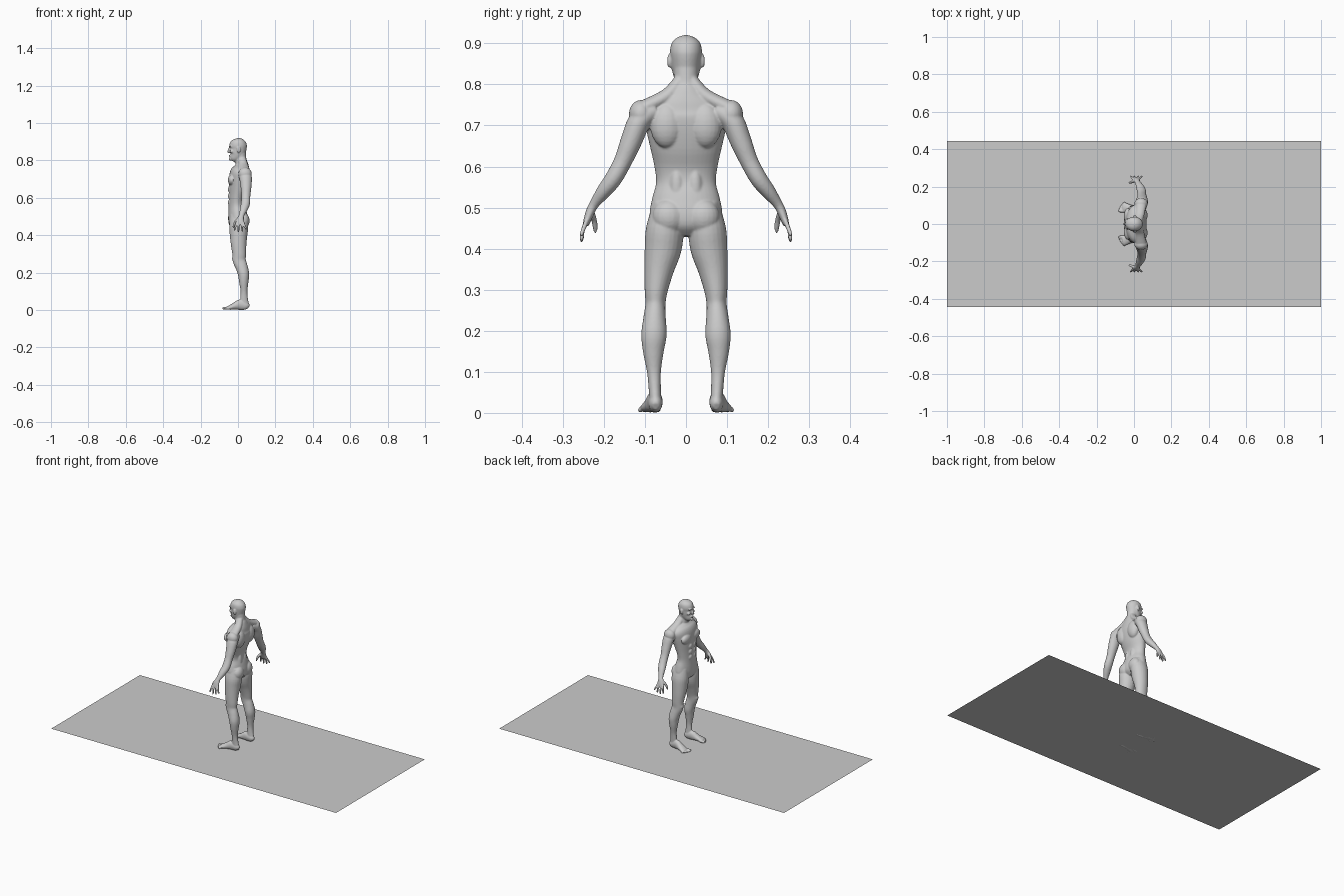
import bpy, bmesh, math
from mathutils import Vector, Matrix

bm = bmesh.new()


def spline(pts, steps=4):
    """Catmull-Rom interpolation of equal-length tuples."""
    out = []
    for i in range(len(pts) - 1):
        p0, p1, p2, p3 = (pts[max(0, min(len(pts) - 1, i + k))] for k in (-1, 0, 1, 2))
        for s in range(steps):
            t = s / steps
            out.append([0.5 * (2 * b + (c - a) * t + (2 * a - 5 * b + 4 * c - d) * t * t
                               + (3 * b - a - 3 * c + d) * t ** 3)
                        for a, b, c, d in zip(p0, p1, p2, p3)])
    return out + [list(pts[-1])]


def tube(pts, ref=(1, 0, 0), n=24, mirror=False):
    """Closed loft through (x, y, z, radius along ref, other radius)."""
    pts = spline(pts)
    for side in ((1, -1) if mirror else (1,)):
        rings = []
        for i, p in enumerate(pts):
            t = Vector(pts[min(i + 1, len(pts) - 1)][:3]) - Vector(pts[max(i - 1, 0)][:3])
            t.normalize()
            u = Vector(ref)
            u = (u - t * u.dot(t)).normalized()
            v = t.cross(u)
            ring = []
            for k in range(n):
                a = 2 * math.pi * k / n
                q = Vector(p[:3]) + u * p[3] * math.cos(a) + v * p[4] * math.sin(a)
                ring.append(bm.verts.new((q.x, q.y * side, q.z)))
            rings.append(ring)
        for r, s in zip(rings, rings[1:]):
            for k in range(n):
                bm.faces.new((r[k], r[(k + 1) % n], s[(k + 1) % n], s[k]))
        bm.faces.new(rings[0])
        bm.faces.new(rings[-1])


def ball(x, y, z, rx, ry, rz):
    """Ellipsoid muscle or feature, mirrored when off the centre line."""
    for side in ((1, -1) if y else (1,)):
        m = Matrix.Translation((x, y * side, z)) @ Matrix.Diagonal((rx, ry, rz, 1))
        bmesh.ops.create_uvsphere(bm, u_segments=20, v_segments=12, radius=1, matrix=m)


def column(rows):
    """Rows of z, front x, back x, inner y, outer y -> tube points."""
    return [((f + b) / 2, (i + o) / 2, z, (b - f) / 2, (o - i) / 2) for z, f, b, i, o in rows]


# Torso and neck
tube(column([(z, f, b, -w, w) for z, f, b, w in (
    (.43, -.02, .03, .035), (.45, -.043, .05, .07), (.48, -.052, .055, .088),
    (.52, -.052, .047, .083), (.56, -.050, .036, .073), (.60, -.049, .038, .077),
    (.65, -.050, .055, .088), (.70, -.048, .066, .099), (.735, -.042, .068, .102),
    (.76, -.024, .062, .082), (.78, -.014, .054, .047), (.80, -.016, .046, .031),
    (.84, -.018, .042, .030))]), n=40)

# Head
tube(column([(z, f, b, -w, w) for z, f, b, w in (
    (.797, -.043, -.016, .011), (.808, -.047, .002, .023), (.83, -.046, .034, .033),
    (.86, -.044, .045, .037), (.88, -.046, .048, .039), (.90, -.037, .043, .035),
    (.913, -.02, .028, .023), (.92, -.001, .009, .006))]), n=32)
ball(.004, .041, .857, .010, .005, .017)          # ears
ball(-.040, .015, .875, .009, .014, .004)         # brows
ball(-.034, .022, .848, .010, .010, .009)         # cheeks
ball(-.044, 0, .825, .006, .012, .005)            # mouth
ball(-.043, 0, .807, .007, .010, .008)            # chin
tube([(-.043, 0, .875, .004, .004), (-.049, 0, .858, .005, .005),
      (-.051, 0, .845, .006, .008), (-.044, 0, .841, .004, .007)], n=12)

# Torso muscles
ball(-.033, .043, .695, .021, .042, .030)         # chest
ball(.043, .047, .700, .030, .040, .055)          # shoulder blades
ball(.030, .042, .478, .032, .040, .042)          # glutes
ball(.020, .022, .545, .022, .020, .060)          # lower back
ball(.038, .110, .728, .036, .029, .034)          # deltoids
for z in (.645, .61, .575):
    ball(-.043, .018, z, .011, .017, .017)        # abdominals
tube([(.02, .012, .815, .02, .014), (.030, .045, .773, .024, .018),
      (.037, .10, .745, .028, .018)], mirror=True)  # trapezius

# Legs
tube(column([
    (.51, -.042, .045, .015, .080), (.45, -.047, .055, .006, .097),
    (.40, -.044, .050, .011, .101), (.35, -.038, .045, .029, .102),
    (.30, -.030, .043, .044, .101), (.265, -.028, .042, .050, .099),
    (.23, -.013, .052, .049, .104), (.19, .000, .060, .047, .109),
    (.15, .006, .056, .054, .105), (.10, .014, .050, .061, .095),
    (.06, .012, .053, .061, .091), (.03, .012, .058, .060, .089),
    (.008, .018, .056, .063, .086)]), mirror=True)
ball(-.020, .074, .275, .012, .014, .018)         # kneecaps

# Feet and toes
tube([(.058, .074, .016, .010, .008), (.045, .074, .022, .021, .016),
      (.01, .076, .028, .028, .019), (-.02, .081, .020, .019, .022),
      (-.045, .087, .013, .012, .025), (-.060, .089, .010, .008, .022)],
     ref=(0, 0, 1), mirror=True)
for i in range(5):
    y, r = .069 + .0105 * i, (.008 if i == 0 else .0055)
    tip = -.083 + .001 * i + .0012 * i * i
    tube([(-.045, y, .010, r, r), (tip + .008, y + .001, r + .001, r, r),
          (tip, y + .001, r, r * .5, r * .5)], ref=(0, 0, 1), n=12, mirror=True)

# Arms and palms
tube([(.030, .080, .735, .032, .026), (.040, .112, .712, .034, .028),
      (.043, .134, .660, .029, .026), (.042, .154, .612, .024, .022),
      (.040, .177, .570, .024, .021), (.031, .200, .540, .021, .018),
      (.020, .223, .509, .014, .012), (.014, .233, .490, .018, .011),
      (.011, .241, .468, .022, .009), (.011, .244, .457, .020, .007)], mirror=True)

# Fingers and thumbs
for x, dx, tip in ((-.008, -.010, .424), (.005, -.003, .416), (.018, .005, .419), (.029, .014, .430)):
    tube([(x, .242, .468, .006, .006), (x + dx * .6, .251, .445, .0055, .0055),
          (x + dx, .254, tip + .006, .005, .005), (x + dx, .253, tip, .003, .003)],
         n=12, mirror=True)
tube([(.004, .231, .490, .009, .008), (-.014, .224, .470, .008, .007),
      (-.023, .221, .450, .006, .006), (-.026, .221, .438, .003, .003)], n=12, mirror=True)

# Fuse everything into one smooth skin
bmesh.ops.recalc_face_normals(bm, faces=bm.faces)
mesh = bpy.data.meshes.new("body")
bm.to_mesh(mesh)
bm.free()
body = bpy.data.objects.new("body", mesh)
bpy.context.collection.objects.link(body)
bpy.context.view_layer.objects.active = body
body.select_set(True)
remesh = body.modifiers.new("fuse", 'REMESH')
remesh.mode = 'VOXEL'
remesh.voxel_size = .003
remesh.use_smooth_shade = True
soften = body.modifiers.new("soften", 'SMOOTH')
soften.factor = .5
soften.iterations = 5
for name in ("fuse", "soften"):
    bpy.ops.object.modifier_apply(modifier=name)
bpy.ops.object.shade_smooth()

# Floor sheet
bpy.ops.mesh.primitive_plane_add(size=1, location=(0, 0, .003))
floor = bpy.context.object
floor.name = "floor_sheet"
floor.scale = (2, .89, 1)
